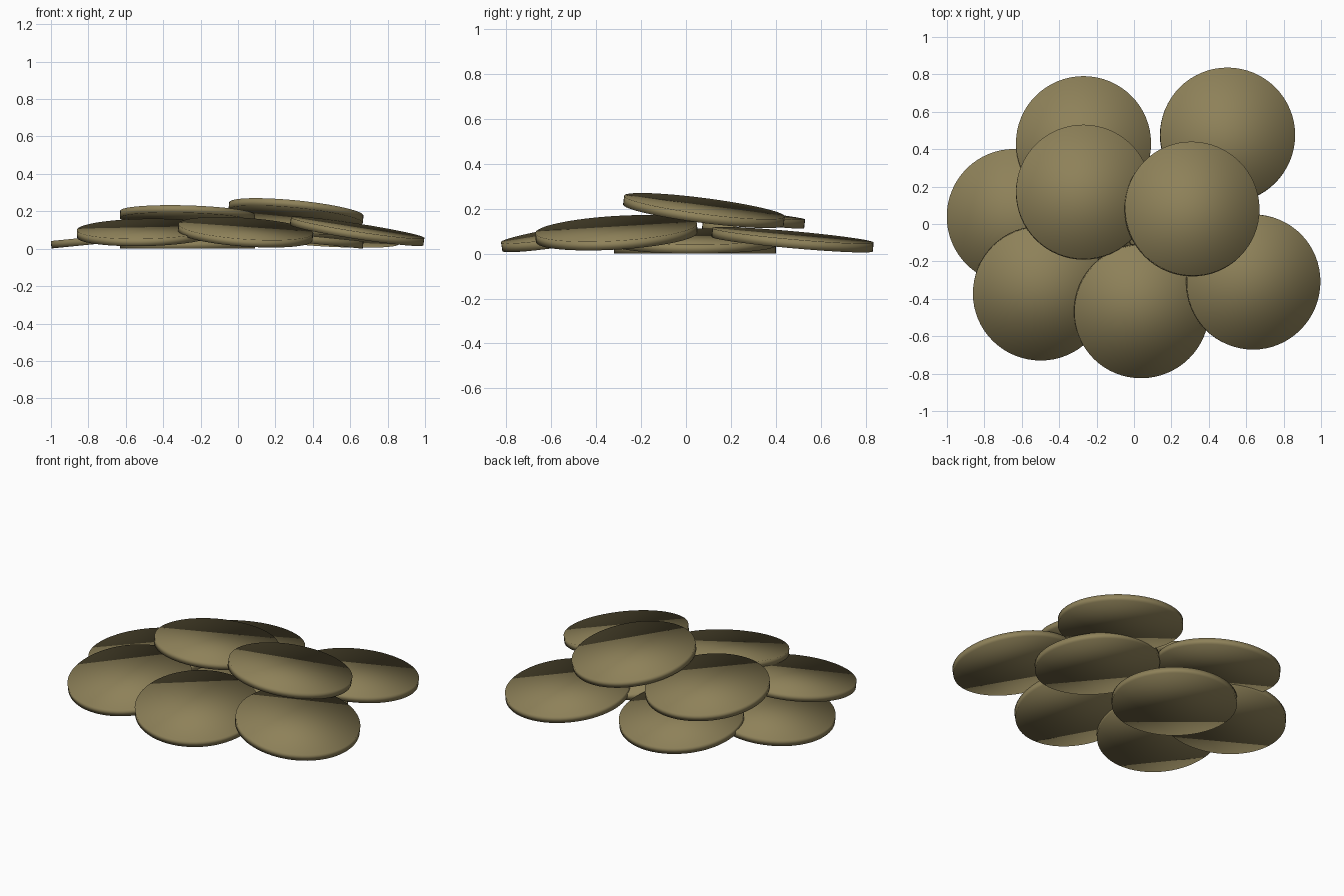
import bpy
from mathutils import Vector

if "Cube" in bpy.data.objects:
    bpy.data.objects.remove(bpy.data.objects["Cube"])

RADIUS, THICK = 0.361, 0.04

bronze = bpy.data.materials.new("dull bronze")
bronze.diffuse_color = (0.27, 0.22, 0.10, 1)
bronze.use_nodes = True
bronze.node_tree.nodes["Principled BSDF"].inputs["Base Color"].default_value = bronze.diffuse_color


def coin(name, x, y, z, slope_x, slope_y):
    """Smooth disc centred at x, y, z whose plane rises by the given slopes."""
    normal = Vector((-slope_x, -slope_y, 1)).normalized()
    turn = Vector((0, 0, 1)).rotation_difference(normal).to_euler()
    bpy.ops.mesh.primitive_cylinder_add(vertices=64, radius=RADIUS, depth=THICK,
                                        location=(x, y, z), rotation=turn)
    ob = bpy.context.object
    ob.name = ob.data.name = name
    ob.data.materials.append(bronze)
    # the rim is blended softly into both faces
    bpy.ops.object.shade_smooth()


# bottom layer, hidden from above
coin("base_coin_left", -0.27, 0.04, 0.02, 0, 0)
coin("base_coin_right", 0.31, 0.04, 0.056, -0.10, 0)

# ring of coins leaning on the bottom layer
coin("left_coin", -0.64, 0.04, 0.057, 0.10, 0)
coin("back_left_coin", -0.27, 0.43, 0.073, 0, -0.13)
coin("back_right_coin", 0.50, 0.475, 0.062, -0.05, -0.09)
coin("front_left_coin", -0.50, -0.37, 0.087, 0.02, 0.15)
coin("front_coin", 0.04, -0.465, 0.088, -0.07, 0.16)
coin("front_right_coin", 0.637, -0.31, 0.093, -0.155, 0.06)

# top layer
coin("top_coin_left", -0.27, 0.17, 0.172, -0.03, -0.11)
coin("top_coin_right", 0.31, 0.08, 0.192, -0.10, -0.13)
